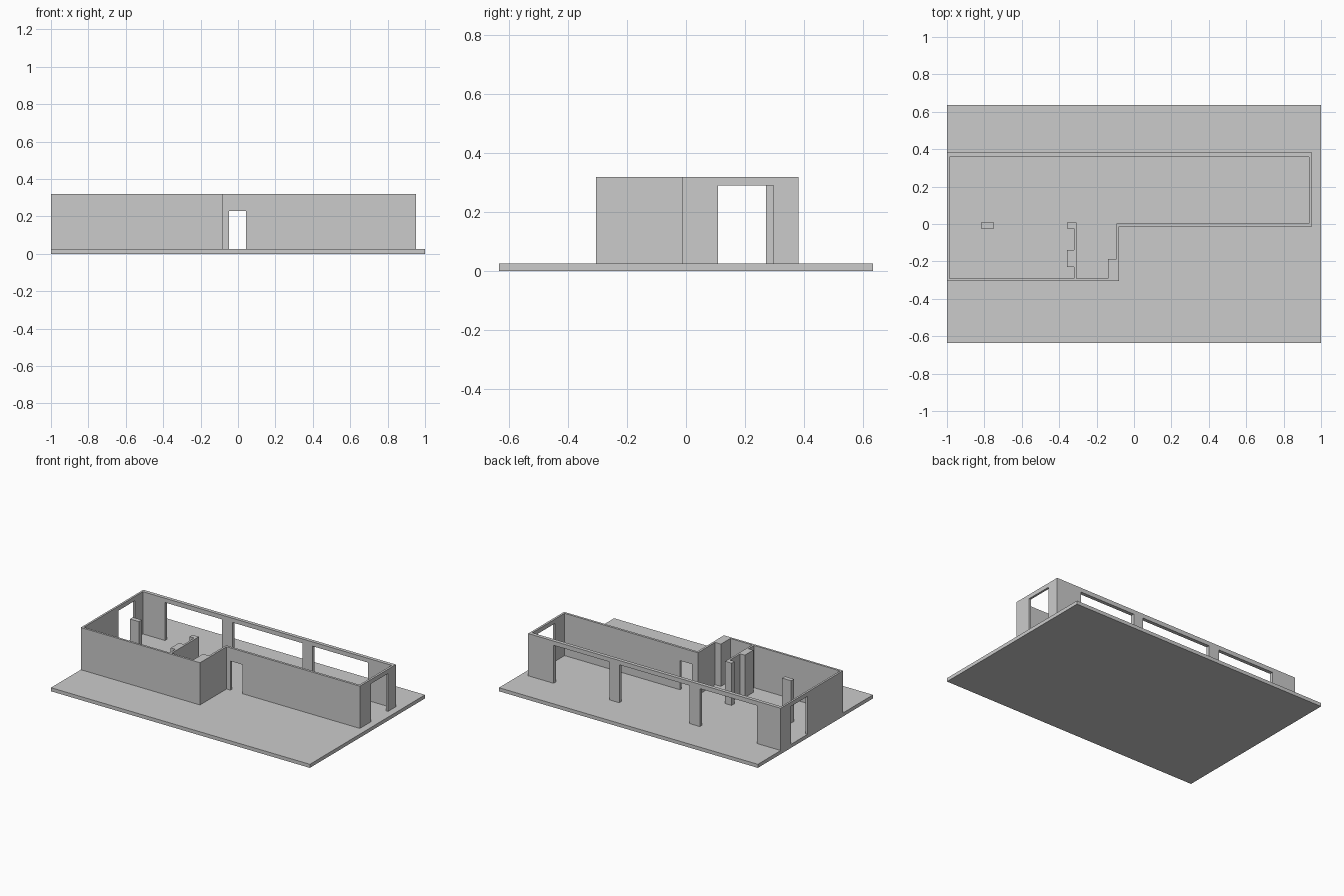
import bpy, bmesh

if "Cube" in bpy.data.objects:
    bpy.data.objects.remove(bpy.data.objects["Cube"])

FLOOR, TOP, HEAD, DOOR = 0.025, 0.32, 0.29, 0.228


def prism(name, pts, z0, z1):
    """Extrude a plan outline from z0 up to z1."""
    bm = bmesh.new()
    face = bm.faces.new([bm.verts.new((x, y, z0)) for x, y in pts])
    ext = bmesh.ops.extrude_face_region(bm, geom=[face])
    for v in ext["geom"]:
        if isinstance(v, bmesh.types.BMVert):
            v.co.z = z1
    bmesh.ops.recalc_face_normals(bm, faces=bm.faces)
    mesh = bpy.data.meshes.new(name)
    bm.to_mesh(mesh)
    bm.free()
    obj = bpy.data.objects.new(name, mesh)
    bpy.context.collection.objects.link(obj)
    return obj


def box(name, x0, x1, y0, y1, z0, z1):
    return prism(name, [(x0, y0), (x1, y0), (x1, y1), (x0, y1)], z0, z1)


def cut(target, cutter):
    """Subtract the cutter from the target and remove it."""
    mod = target.modifiers.new("cut", 'BOOLEAN')
    mod.operation = 'DIFFERENCE'
    mod.solver = 'EXACT'
    mod.object = cutter
    cutter.hide_render = True
    bpy.context.view_layer.objects.active = target
    bpy.ops.object.modifier_apply(modifier=mod.name)
    bpy.data.objects.remove(cutter)


# Ground slab
box("floor_slab", -1, 1, -0.635, 0.635, 0, FLOOR)

# L-shaped outer shell
walls = prism("walls", [(-1, -0.306), (-0.079, -0.306), (-0.079, -0.0135),
                        (0.951, -0.0135), (0.951, 0.383), (-1, 0.383)], FLOOR, TOP)

# Room outline, leaving the inner partition, its piers and the corner pier standing
room = prism("room_cutter", [
    (-0.986, -0.291), (-0.322, -0.291),
    (-0.322, -0.231), (-0.358, -0.231), (-0.358, -0.138), (-0.322, -0.138),
    (-0.322, -0.024), (-0.358, -0.024), (-0.358, 0.008), (-0.308, 0.008),
    (-0.308, -0.291), (-0.139, -0.291), (-0.139, -0.187), (-0.094, -0.187),
    (-0.094, 0.003), (0.936, 0.003), (0.936, 0.358), (-0.986, 0.358)], 0, 0.4)
cut(walls, room)

# Openings: three wide ones at the back, one at each end, and the front door
openings = [
    (-0.815, -0.375, 0.34, 0.40, HEAD),
    (-0.295, 0.247, 0.34, 0.40, HEAD),
    (0.323, 0.755, 0.34, 0.40, HEAD),
    (-1.02, -0.96, 0.087, 0.271, HEAD),
    (0.92, 0.98, 0.108, 0.297, HEAD),
    (-0.048, 0.043, -0.03, 0.02, DOOR),
]
for x0, x1, y0, y1, top in openings:
    cut(walls, box("opening_cutter", x0, x1, y0, y1, 0, top))

# Free-standing column
box("column", -0.818, -0.748, -0.024, 0.008, FLOOR, TOP)
